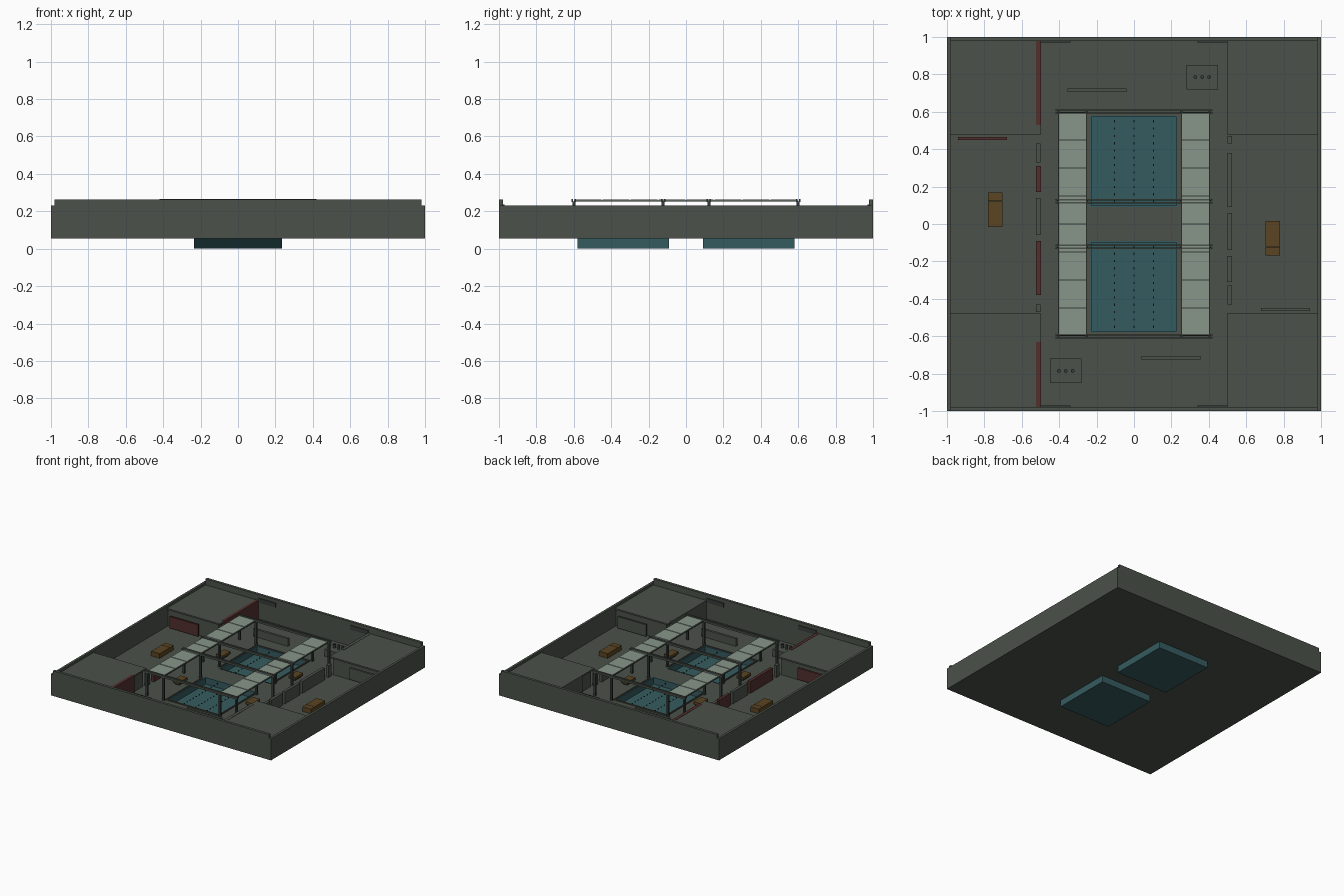
import bpy
import bmesh
from mathutils import Vector

cube = bpy.data.objects.get("Cube")
if cube:
    bpy.data.objects.remove(cube, do_unlink=True)


def material(name, r, g, b):
    m = bpy.data.materials.new(name)
    m.use_nodes = True
    m.diffuse_color = (r, g, b, 1)
    m.node_tree.nodes["Principled BSDF"].inputs["Base Color"].default_value = (r, g, b, 1)
    return m


GREY = material("grey green concrete", 0.070, 0.084, 0.067)
TEAL = material("teal tile", 0.036, 0.105, 0.115)
DARK_TEAL = material("dark teal tile", 0.007, 0.021, 0.025)
PALE = material("pale canopy", 0.242, 0.301, 0.254)
RED = material("dull red", 0.085, 0.029, 0.026)
WOOD = material("brown wood", 0.105, 0.058, 0.016)
STEEL = material("dark steel", 0.036, 0.045, 0.040)
TRIM = material("brown grey trim", 0.095, 0.080, 0.062)

FLOOR = 0.062
ROOF = 0.212
TOP = 0.262


def add_box(bm, x, y, z):
    """Add a box given its (low, high) range on each axis."""
    x, y, z = sorted(x), sorted(y), sorted(z)
    made = bmesh.ops.create_cube(bm, size=1)["verts"]
    for v in made:
        v.co = Vector(r[0] if c < 0 else r[1] for c, r in zip(v.co, (x, y, z)))


def finish(name, bm, *mats):
    me = bpy.data.meshes.new(name)
    bm.to_mesh(me)
    bm.free()
    for m in mats:
        me.materials.append(m)
    ob = bpy.data.objects.new(name, me)
    bpy.context.collection.objects.link(ob)
    return ob


def boxes(name, mat, *ranges):
    bm = bmesh.new()
    for r in ranges:
        add_box(bm, *r)
    return finish(name, bm, mat)


def turned(r):
    """The same box after a half turn about the vertical axis."""
    x, y, z = r
    return (-x[0], -x[1]), (-y[0], -y[1]), z


def pair(name, mat, *ranges):
    boxes(name, mat, *ranges, *[turned(r) for r in ranges])


def four(x, y, z):
    return [((sx * x[0], sx * x[1]), (sy * y[0], sy * y[1]), z)
            for sx in (-1, 1) for sy in (-1, 1)]


# Floor slab around the two pool openings
slab = (0.055, FLOOR)
pair("floor", GREY, ((0.235, 1), (-1, 1), slab), ((-0.235, 0.235), (0.58, 1), slab))
boxes("floor_bridge", GREY, ((-0.235, 0.235), (-0.09, 0.09), slab))

# Outer walls, the end walls standing a little higher
pair("side_wall", GREY, ((0.98, 1), (-1, 1), (0.055, 0.232)))
pair("end_wall", GREY, ((-0.98, 0.98), (0.978, 1), (0.055, TOP)))

# Corner rooms with slightly overhanging roofs
boxes("corner_room", GREY, *four((0.52, 0.98), (0.49, 0.978), (FLOOR, 0.2)))
boxes("room_roof", GREY, *four((0.5, 0.98), (0.475, 0.978), (0.2, ROOF)))

# Partitions between the hall and the side areas: red to the right, grey to the left
partitions = [((-0.523, -0.498), y, (FLOOR, h)) for y, h in (
    ((0.53, 0.978), ROOF + 0.002), ((0.17, 0.31), 0.16),
    ((-0.38, -0.09), 0.16), ((-0.978, -0.63), ROOF + 0.002))]
boxes("red_partition", RED, *partitions)
boxes("grey_partition", GREY, *[turned(p) for p in partitions])
pair("partition_pier", GREY, *[((-0.523, -0.5), y, (FLOOR, 0.16))
                               for y in ((0.33, 0.43), (-0.06, 0.14), (-0.47, -0.43))])

# Wall boards beside the corner rooms
boards = [((-0.94, -0.68), (0.45, 0.465), (0.07, 0.165)),
          ((-0.94, -0.68), (-0.49, -0.478), (0.07, 0.165))]
boxes("red_board", RED, *boards)
boxes("grey_board", GREY, *[turned(b) for b in boards])

# Pool basins: open trays with thick tiled sides
for name, s in (("front_pool", -1), ("back_pool", 1)):
    bm = bmesh.new()
    near, far = 0.09, 0.58
    add_box(bm, (-0.235, 0.235), (s * near, s * far), (0, 0.01))
    for y in (near, far - 0.008):
        add_box(bm, (-0.235, 0.235), (s * y, s * (y + 0.008)), (0.01, FLOOR + 0.002))
    for side in (-1, 1):
        add_box(bm, (side * 0.227, side * 0.235), (s * (near + 0.008), s * (far - 0.008)),
                (0.01, FLOOR + 0.002))
    front = min(s * near, s * far)
    bm.normal_update()
    for f in bm.faces:
        outer = abs(f.calc_center_median().y - front) < 0.001
        f.material_index = 1 if outer and f.normal.y < -0.5 else 0
    finish(name, bm, TEAL, DARK_TEAL)

# Lane floats
bm = bmesh.new()
for s in (-1, 1):
    for lane in (-0.105, 0, 0.105):
        for i in range(12):
            y = s * (0.12 + i * 0.039)
            add_box(bm, (lane - 0.003, lane + 0.003), (y - 0.006, y + 0.006), (0.05, 0.056))
finish("lane_floats", bm, STEEL)

# Raised trim around the pools
boxes("pool_trim", TRIM,
      *four((0.237, 0.245), (0.125, 0.585), (FLOOR, 0.07)),
      *[((-0.245, 0.245), (s * 0.582, s * 0.59), (FLOOR, 0.07)) for s in (-1, 1)])

# Canopies: eight pale panels each, with steel joints between them
panels, joints = [], []
for s in (-1, 1):
    joints.append(((s * 0.253, s * 0.405), (-0.598, 0.598), (0.252, 0.257)))
    for i in range(8):
        y = -0.598 + i * 0.1495
        panels.append(((s * 0.257, s * 0.402), (y + 0.003, y + 0.1465), (0.257, 0.263)))
boxes("canopy_panels", PALE, *panels)
boxes("canopy_frame", STEEL, *joints)

# Cross beams and posts carrying the canopies
beams, posts = [], []
for y in (-0.6, -0.122, 0.122, 0.6):
    for dy in (-0.008, 0.008):
        beams.append(((-0.42, 0.42), (y + dy - 0.004, y + dy + 0.004), (0.25, 0.266)))
    for x in (-0.405, -0.255, 0.255, 0.405):
        posts.append(((x - 0.008, x + 0.008), (y - 0.008, y + 0.008), (FLOOR, 0.252)))
boxes("cross_beams", GREY, *beams)
boxes("canopy_posts", STEEL, *posts)

# Benches under the canopies, and long tables in the side areas
boxes("benches", WOOD, *four((0.3, 0.36), (0.23, 0.33), (0.075, 0.095)))
boxes("bench_legs", STEEL, *four((0.31, 0.35), (0.24, 0.32), (FLOOR, 0.075)))
pair("long_table", WOOD, ((-0.78, -0.702), (-0.015, 0.12), (FLOOR, 0.1)),
     ((-0.78, -0.702), (0.123, 0.168), (FLOOR, 0.1)))

# Low screens at the pool ends
pair("low_screen", GREY, ((-0.355, -0.04), (0.705, 0.725), (FLOOR, 0.125)))

# Kiosks with three round caps
kiosk = ((0.28, 0.45), (0.72, 0.85), (FLOOR, 0.12))
pair("kiosk", GREY, kiosk)
for s in (-1, 1):
    for x in (0.328, 0.365, 0.402):
        bpy.ops.mesh.primitive_cylinder_add(vertices=12, radius=0.01, depth=0.03,
                                            location=(s * x, s * 0.785, 0.135))
        cap = bpy.context.object
        cap.name = "kiosk_cap"
        cap.data.materials.append(STEEL)

# Dark plates high on the end walls
boxes("end_wall_plates", STEEL, *four((0.34, 0.5), (0.971, 0.978), (0.2, 0.235)))
